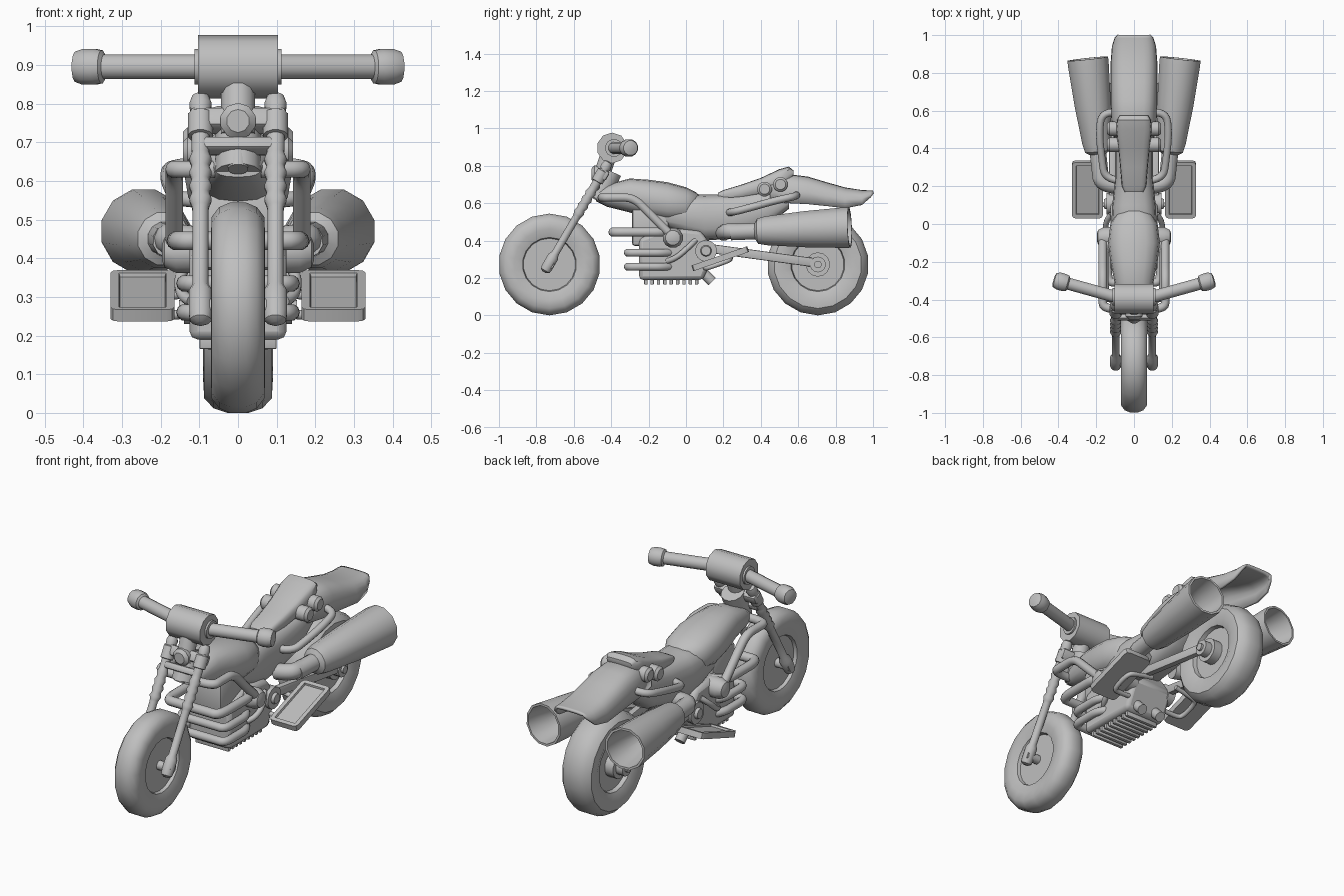
import bpy, bmesh, math
from mathutils import Vector, Matrix

if "Cube" in bpy.data.objects:
    bpy.data.objects.remove(bpy.data.objects["Cube"])

grey = bpy.data.materials.new("plain grey")
grey.diffuse_color = (0.52, 0.52, 0.52, 1)
grey.use_nodes = True
grey.node_tree.nodes["Principled BSDF"].inputs["Base Color"].default_value = grey.diffuse_color


def finish(name, bm):
    bmesh.ops.remove_doubles(bm, verts=bm.verts, dist=0.0005)
    bmesh.ops.recalc_face_normals(bm, faces=bm.faces)
    me = bpy.data.meshes.new(name)
    bm.to_mesh(me)
    bm.free()
    me.materials.append(grey)
    ob = bpy.data.objects.new(name, me)
    bpy.context.collection.objects.link(ob)
    return ob


def skin(name, rings, closed=True, caps=True):
    """Bridge equal-length rings of points."""
    bm = bmesh.new()
    vs = [[bm.verts.new(p) for p in r] for r in rings]
    n = len(vs[0])
    for a, b in zip(vs, vs[1:]):
        for i in range(n if closed else n - 1):
            j = (i + 1) % n
            bm.faces.new((a[i], a[j], b[j], b[i]))
    if caps:
        bm.faces.new(vs[0])
        bm.faces.new(vs[-1])
    return finish(name, bm)


def lathe(name, start, axis, profile, n=12, caps=True):
    """Revolve (radius, distance) pairs about an axis."""
    start = Vector(start)
    q = Vector(axis).to_track_quat('Z', 'Y')
    rings = [[start + q @ Vector((max(r, .0001) * math.cos(math.tau * (i + .5) / n),
                                  max(r, .0001) * math.sin(math.tau * (i + .5) / n), t))
              for i in range(n)] for r, t in profile]
    return skin(name, rings, caps=caps)


def rod(name, a, b, r, n=12):
    d = Vector(b) - Vector(a)
    return lathe(name, a, d, [(r, 0), (r, d.length)], n)


def loft(name, sections, power=.7, n=16):
    """Sections (y, bottom, top, half width) as rounded rings."""
    rings = []
    for y, zb, zt, w in sections:
        ring = []
        for i in range(n):
            c, s = math.cos(math.tau * i / n), math.sin(math.tau * i / n)
            ring.append((w * math.copysign(abs(c) ** power, c), y,
                         (zb + zt) / 2 + (zt - zb) / 2 * math.copysign(abs(s) ** power, s)))
        rings.append(ring)
    return skin(name, rings)


def tube(name, pts, r):
    """Round pipe along a smooth path."""
    cu = bpy.data.curves.new(name, 'CURVE')
    cu.dimensions = '3D'
    cu.bevel_depth, cu.bevel_resolution = r, 3
    cu.use_fill_caps = True
    sp = cu.splines.new('NURBS')
    sp.points.add(len(pts) - 1)
    for p, co in zip(sp.points, pts):
        p.co = (*co, 1)
    sp.order_u, sp.use_endpoint_u, sp.resolution_u = 3, True, 5
    tmp = bpy.data.objects.new(name + "_path", cu)
    bpy.context.collection.objects.link(tmp)
    bm = bmesh.new()
    bpy.context.view_layer.update()
    bm.from_mesh(tmp.evaluated_get(bpy.context.evaluated_depsgraph_get()).to_mesh())
    bpy.data.objects.remove(tmp)
    return finish(name, bm)


def box(name, centre, size, bevel=0, tilt=0):
    bm = bmesh.new()
    bmesh.ops.create_cube(bm, size=1)
    bm.transform(Matrix.Translation(centre) @ Matrix.Rotation(tilt, 4, 'X') @ Matrix.Diagonal((*size, 1)))
    if bevel:
        bmesh.ops.bevel(bm, geom=bm.edges[:], offset=bevel, segments=2, affect='EDGES', profile=.5)
    return finish(name, bm)


# wheels: rounded tyre with a recessed disc
for name, y, w in (("front_wheel", -.73, .07), ("rear_wheel", .705, .09)):
    half = [(0, .55), (.14, .55), (.145, .8), (.19, 1), (.235, .97), (.26, .7), (.272, .3)]
    prof = [(r, -w * k) for r, k in half] + [(r, w * k) for r, k in reversed(half)]
    lathe(name, (0, y, .272), (1, 0, 0), prof, 18)
    rod(name + "_axle", (-.12, y, .272), (.12, y, .272), .025)

# tank, central body, seat
loft("tank", [(-.48, .61, .655, .06), (-.42, .58, .70, .085), (-.3, .55, .732, .105), (-.2, .52, .725, .125),
              (-.1, .5, .712, .137), (0, .5, .685, .125), (.05, .52, .66, .095), (.075, .55, .64, .05)], .8)
loft("body", [(-.13, .48, .6, .1), (0, .43, .645, .12), (.1, .40, .645, .115), (.25, .41, .645, .1),
              (.4, .45, .67, .1), (.55, .57, .70, .09)])
loft("seat", [(.17, .62, .655, .05), (.2, .62, .67, .064), (.3, .62, .70, .073), (.4, .64, .735, .083),
              (.5, .67, .782, .095), (.55, .71, .795, .09), (.575, .75, .775, .075)], .55)

# tail: arched fender shell
rings = []
for y, ze, zt, w in [(.45, .61, .71, .1), (.55, .6, .748, .113), (.65, .595, .735, .117), (.75, .585, .705, .118),
                     (.85, .573, .677, .117), (.94, .59, .663, .11), (.985, .63, .661, .095), (1, .652, .66, .08)]:
    rings.append([(-w * math.copysign(abs(math.cos(a)) ** .6, math.cos(a)), y, ze + (zt - ze) * math.sin(a) ** .6)
                  for a in (math.pi * i / 12 for i in range(13))])
tail = skin("tail_fender", rings, closed=False, caps=False)
mod = tail.modifiers.new("thickness", 'SOLIDIFY')
mod.thickness, mod.offset = .014, 0

# engine block with bottom fins and upper frame
outline = [(-.25, .19), (-.25, .41), (-.1, .47), (.08, .45), (.16, .34), (.09, .19)]
eng = skin("engine", [[(x, y, z) for y, z in outline] for x in (-.125, .125)])
bev = eng.modifiers.new("round", 'BEVEL')
bev.width, bev.segments = .02, 2
for i in range(9):
    box("engine_fin", (0, -.215 + i * .034, .185), (.2, .018, .04), .004)
box("engine_head", (0, -.19, .47), (.2, .2, .2), .02)

# exhaust headers wrapping the engine front
for z, x, yf, r in ((.445, .16, -.39, .025), (.335, .138, -.31, .022), (.26, .138, -.31, .022)):
    tube("header_pipe", [(.1, -.08, z), (x, -.12, z), (x, -.2, z), (x, yf, z), (x * .6, yf, z), (0, yf, z),
                         (-x * .6, yf, z), (-x, yf, z), (-x, -.2, z), (-x, -.12, z), (-.1, -.08, z)], r)

# steering: stem, lamp, clamps, handlebar block
rod("steering_stem", (0, -.46, .72), (0, -.40, .9), .045)
rod("stem_lower", (0, -.505, .63), (0, -.455, .72), .027)
rod("neck", (0, -.47, .62), (0, -.4, .77), .06)
lathe("lamp", (0, -.505, .755), (0, 1, 0), [(.03, 0), (.047, .015), (.047, .06)], 10)
rod("handlebar_block", (-.103, -.395, .895), (.103, -.395, .895), .082, 10)
rod("handlebar_collar", (-.113, -.385, .895), (.113, -.385, .895), .048)
box("upper_clamp", (0, -.445, .755), (.25, .06, .055), .012, -.53)
box("lower_clamp", (0, -.485, .69), (.21, .05, .035), .01, -.53)

for s in (-1, 1):
    # fork leg: foot, slider, bellows, clamp and round cap
    foot = [(.012, -.03), (.028, -.02), (.031, 0), (.031, .065), (.021, .085), (.021, .31)]
    bellows = [(.03 if i % 2 else .023, .32 + i * .02) for i in range(9)]
    top = [(.024, .5), (.024, .53), (.033, .532), (.033, .595), (.026, .6), (.03, .625), (.022, .65), (0, .657)]
    lathe("fork_leg", (s * .097, -.743, .257), (0, .505, .863), foot + bellows + top)

    # handlebar and grip
    bar = Vector((s * .27, .075, 0)).normalized()
    lathe("handlebar", (s * .1, -.385, .895), bar,
          [(.033, 0), (.033, .255), (.044, .262), (.048, .28), (.048, .31), (.04, .332), (.02, .338)], 12)

    # upper side pipe with end housing
    tube("side_pipe", [(s * .06, -.45, .63), (s * .165, -.455, .63), (s * .165, -.38, .63), (s * .165, -.28, .63),
                       (s * .165, -.2, .55), (s * .165, -.07, .42)], .023)
    lathe("pipe_housing", (s * .1, -.07, .415), (s, 0, 0), [(.055, 0), (.055, .06), (.04, .09), (.02, .097)], 12)
    tube("engine_hose", [(s * .12, -.1, .29), (s * .15, -.06, .3), (s * .15, .02, .37), (s * .12, .05, .4)], .015)

    # muffler: hollow flared cone with feed pipe
    a, b = Vector((s * .19, .37, .45)), Vector((s * .245, .875, .47))
    n = (b - a).length
    lathe("muffler", a, b - a, [(.045, -.13), (.045, 0), (.07, .015), (.08, .06), (.1, .27), (.112, n - .03),
                                (.112, n), (.1, n), (.085, n - .12), (.04, n - .3), (0, n - .3)], 12)
    tube("feed_pipe", [(s * .09, .2, .44), (s * .17, .21, .45), (s * .18, .27, .45), (s * .19, .36, .45)], .042)

    # grab rail and rear lamps
    tube("grab_rail", [(s * .08, .59, .645), (s * .17, .6, .64), (s * .185, .48, .615), (s * .17, .34, .575),
                       (s * .155, .24, .55), (s * .08, .23, .55)], .02)
    for y, z in ((.42, .675), (.505, .70)):
        lathe("rear_lamp", (s * .06, y, z), (s, 0, 0), [(.04, 0), (.04, .07), (.028, .082)], 12)

    # swing arm, pivot and rear hub
    box("swing_arm", (s * .115, .405, .32), (.035, .65, .048), .006, -.135)
    lathe("pivot_cover", (s * .1, .107, .345), (s, 0, 0), [(.058, 0), (.058, .045), (.03, .045), (.025, .06)], 14)
    lathe("rear_hub", (s * .04, .705, .272), (s, 0, 0), [(.065, 0), (.065, .06), (.042, .06), (.042, .1),
                                                       (.02, .1), (.02, .112)], 14)

    # footboard with recessed top panel, on a bracket
    bm = bmesh.new()
    bmesh.ops.create_cube(bm, size=1)
    bmesh.ops.scale(bm, vec=(.165, .315, .032), verts=bm.verts)
    corner = [e for e in bm.edges if abs(e.verts[0].co.z - e.verts[1].co.z) > .01]
    bmesh.ops.bevel(bm, geom=corner, offset=.02, segments=2, affect='EDGES', profile=.5)
    bm.normal_update()
    upper = [f for f in bm.faces if f.normal.z > .9]
    bmesh.ops.inset_region(bm, faces=upper, thickness=.022)
    bmesh.ops.inset_region(bm, faces=upper, thickness=.003, depth=-.01)
    bm.transform(Matrix.Translation((s * .247, .183, .303)) @ Matrix.Rotation(math.radians(19), 4, 'X'))
    finish("footboard", bm)
    tube("footboard_bracket", [(s * .08, .1, .26), (s * .2, .1, .25), (s * .23, .12, .255), (s * .23, .22, .29),
                               (s * .2, .24, .3), (s * .08, .24, .32)], .013)
    rod("under_stud", (s * .06, .07, .25), (s * .06, .14, .18), .028, 10)

# smooth shading with sharp edges kept
bpy.ops.object.select_all(action='SELECT')
bpy.context.view_layer.objects.active = tail
bpy.ops.object.shade_smooth_by_angle(angle=math.radians(40))
